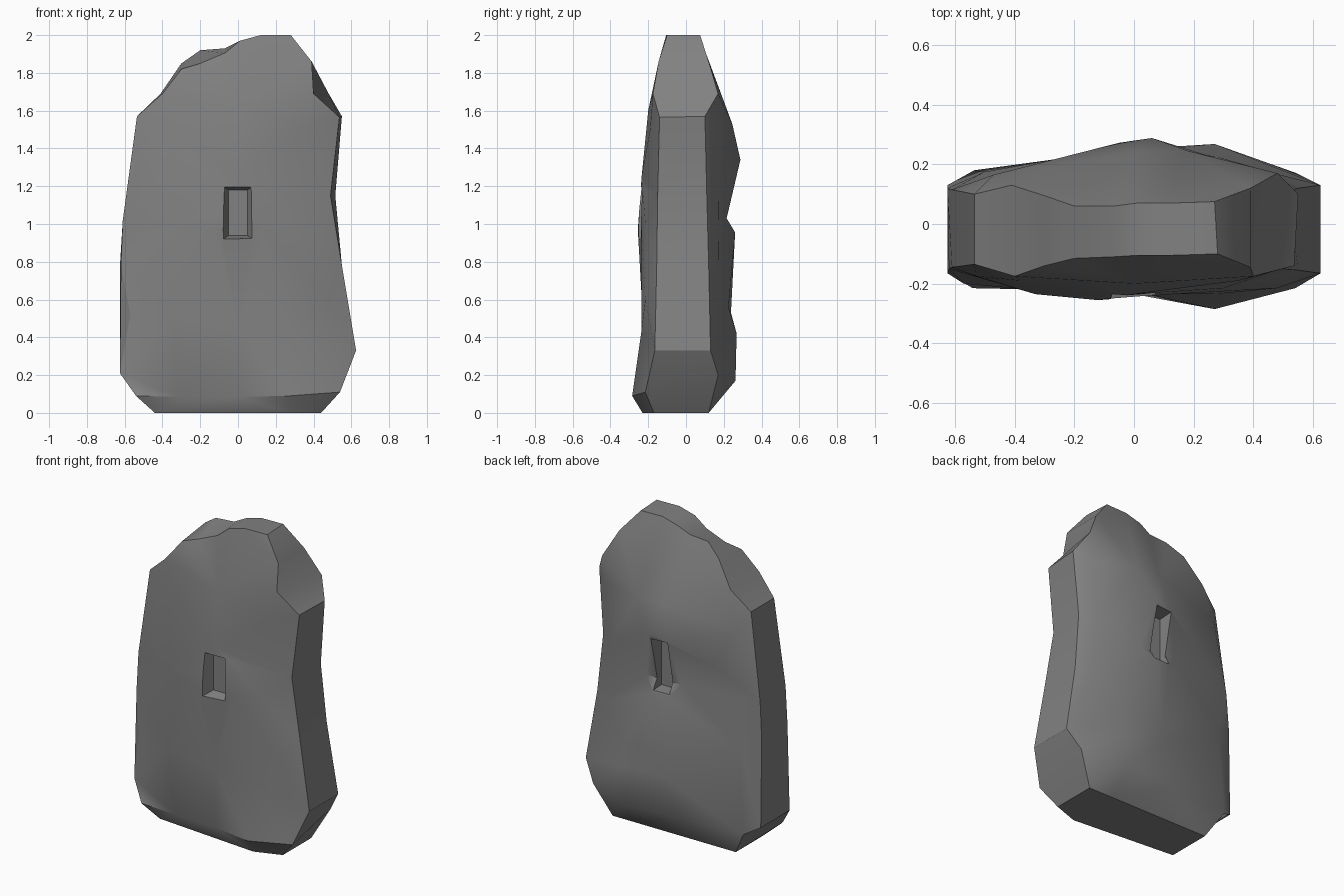
import bpy, bmesh, math
from mathutils import Vector
from mathutils.geometry import delaunay_2d_cdt

if "Cube" in bpy.data.objects:
    bpy.data.objects.remove(bpy.data.objects["Cube"])

# side band: front edge (x, y, z) and back edge (x, y, z), counter-clockwise
RIM = [
    ((.27, -.23, 0), (.27, .12, 0)), ((.44, -.17, 0), (.44, .12, 0)),
    ((.54, -.215, .11), (.545, .17, .2)), ((.625, -.165, .33), (.625, .13, .33)),
    ((.55, -.155, .78), (.55, .12, .78)), ((.49, -.15, 1.15), (.515, .11, 1.15)),
    ((.537, -.14, 1.565), (.55, .10, 1.57)), ((.40, -.175, 1.69), (.48, .17, 1.69)),
    ((.39, -.145, 1.86), (.39, .12, 1.86)), ((.28, -.10, 2), (.27, .075, 2)),
    ((.12, -.105, 2), (.12, .07, 2)), ((.01, -.105, 1.97), (.01, .07, 1.97)),
    ((-.07, -.11, 1.905), (-.07, .06, 1.93)), ((-.2, -.115, 1.85), (-.2, .06, 1.92)),
    ((-.3, -.14, 1.82), (-.3, .095, 1.85)), ((-.4, -.175, 1.69), (-.41, .13, 1.69)),
    ((-.535, -.135, 1.57), (-.535, .10, 1.57)), ((-.61, -.145, 1.02), (-.61, .115, 1.02)),
    ((-.62, -.15, .78), (-.625, .12, .78)), ((-.625, -.165, .21), (-.625, .13, .21)),
    ((-.54, -.215, .09), (-.535, .18, .16)), ((-.44, -.17, 0), (-.44, .12, 0)),
]
# relief points inside the two broad faces; the first ones form the lower crease
FRONT = [(.27, -.285, .09), (0, -.235, .085), (-.3, -.22, .085),
         (.48, -.215, .6), (-.57, -.2, .52), (-.53, -.175, 1.33),
         (0, -.225, .44), (.27, -.235, .44), (-.35, -.22, .5),
         (-.12, -.255, .97), (.13, -.235, .97), (-.33, -.235, 1.0),
         (.3, -.215, 1.0), (0, -.235, 1.25), (0, -.2, 1.6), (-.38, -.19, 1.5), (.35, -.19, 1.5)]
BACK = [(.27, .262, .17), (-.1, .222, .168),
        (.27, .268, .42), (-.02, .25, .42), (-.02, .238, .53), (.28, .225, .56),
        (-.5, .175, .7), (.47, .17, .75), (.05, .26, .955), (-.05, .255, .955),
        (-.12, .215, 1.03), (.13, .215, 1.03),
        (-.05, .272, 1.31), (.06, .288, 1.34), (.18, .245, 1.53), (0, .24, 1.53),
        (-.32, .19, 1.2), (.42, .175, 1.15), (-.47, .165, 1.45), (.47, .16, 1.52)]


def new_object(name, bm):
    bmesh.ops.recalc_face_normals(bm, faces=bm.faces)
    mesh = bpy.data.meshes.new(name)
    bm.to_mesh(mesh)
    bm.free()
    ob = bpy.data.objects.new(name, mesh)
    bpy.context.collection.objects.link(ob)
    return ob


def relief(bm, rim, inner, crease):
    """Triangulate one broad face from its rim loop and inner points."""
    pts = rim + inner
    verts = [bm.verts.new(p) for p in pts]
    n = len(rim)
    edges = [(i, (i + 1) % n) for i in range(n)]
    # lower crease from the right rim corner to the left rim corner
    line = [2] + [n + i for i in range(crease)] + [n - 2]
    edges += list(zip(line, line[1:]))
    res = delaunay_2d_cdt([Vector((p[0], p[2])) for p in pts], edges, [], 1, 1e-5)
    for tri in res[2]:
        bm.faces.new([verts[res[3][i][0]] for i in tri])
    return verts[:n]


# standing stone
bm = bmesh.new()
front = relief(bm, [r[0] for r in RIM], FRONT, 3)
back = relief(bm, [r[1] for r in RIM], BACK, 2)
for i in range(len(RIM)):
    j = (i + 1) % len(RIM)
    bm.faces.new((front[i], front[j], back[j], back[i]))
stone = new_object("standing_stone", bm)

# dark grey stone colour
grey = bpy.data.materials.new("dark_stone")
grey.diffuse_color = (.22, .22, .22, 1)
grey.use_nodes = True
grey.node_tree.nodes["Principled BSDF"].inputs["Base Color"].default_value = grey.diffuse_color
stone.data.materials.append(grey)


def recess(name, cx, cz, y0, w0, h0, y1, w1, h1):
    """Cut a tapered box from depth y0 (half size w0, h0) out to y1."""
    bm = bmesh.new()
    loops = [[bm.verts.new((cx + sx * w, y, cz + sz * h))
              for sx, sz in ((-1, -1), (1, -1), (1, 1), (-1, 1))]
             for y, w, h in ((y0, w0, h0), (y1, w1, h1))]
    a, b = loops
    bm.faces.new(a)
    bm.faces.new(b)
    for i in range(4):
        bm.faces.new((a[i], a[i - 1], b[i - 1], b[i]))
    cutter = new_object(name, bm)
    cutter.data.materials.append(grey)
    cutter.hide_render = True
    mod = stone.modifiers.new(name, 'BOOLEAN')
    mod.operation, mod.object, mod.solver = 'DIFFERENCE', cutter, 'EXACT'
    bpy.ops.object.modifier_apply(modifier=name)
    bpy.data.objects.remove(cutter)


bpy.context.view_layer.objects.active = stone
stone.select_set(True)

# front socket and back slot
recess("front_socket", 0, 1.06, -.18, .05, .12, -.35, .117, .169)
recess("back_slot", 0, 1.135, .17, .055, .165, .4, .06, .18)

bpy.ops.object.shade_smooth_by_angle(angle=math.radians(30))
